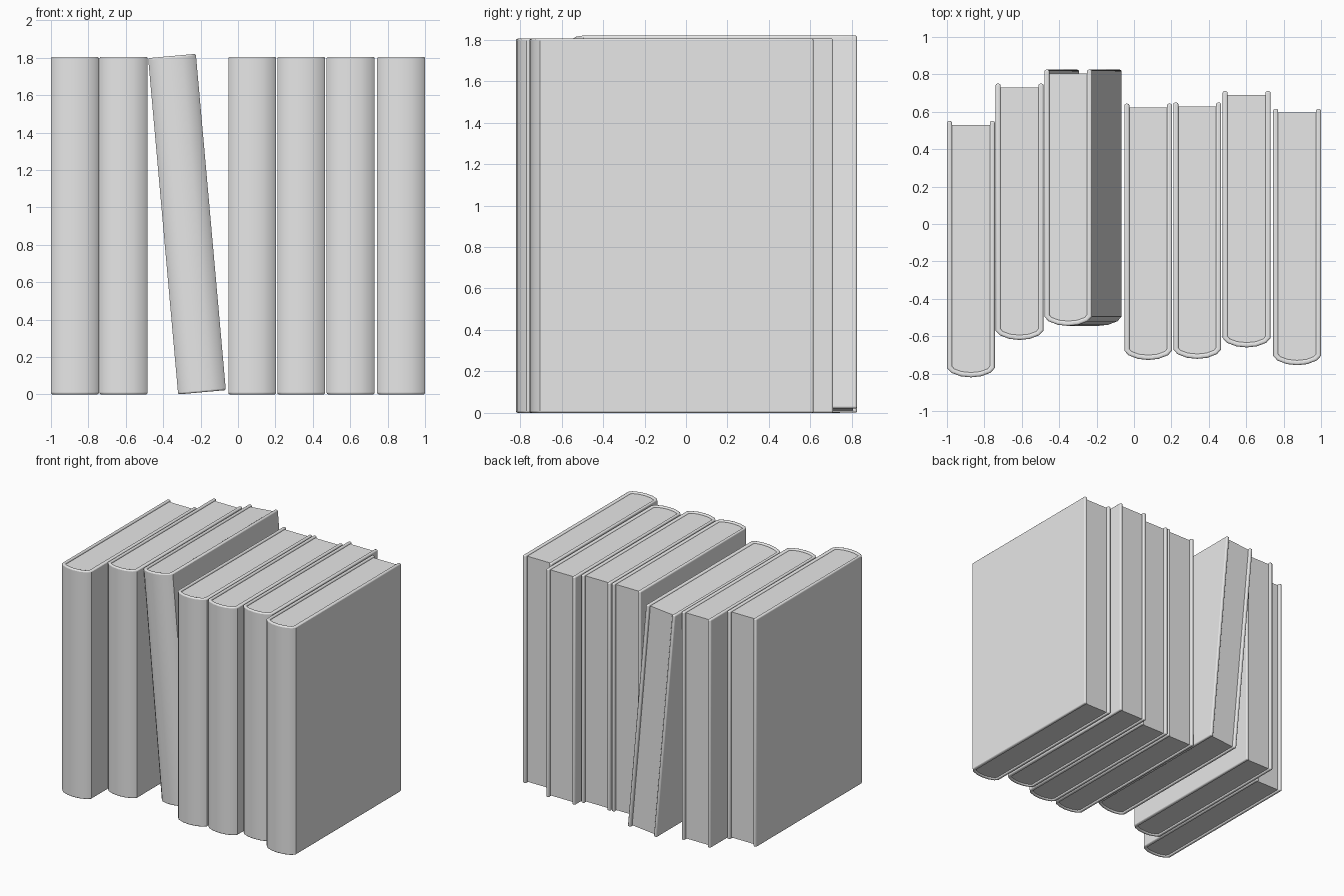
import bpy, bmesh, math
from mathutils import Matrix

if "Cube" in bpy.data.objects:
    bpy.data.objects.remove(bpy.data.objects["Cube"], do_unlink=True)

HALF, LENGTH, HEIGHT, BOARD, LIP = 0.128, 1.37, 1.805, 0.027, 0.02

grey = bpy.data.materials.new("light grey")
grey.use_nodes = True
colour = (0.8, 0.8, 0.8, 1)
grey.diffuse_color = colour
grey.node_tree.nodes["Principled BSDF"].inputs["Base Color"].default_value = colour


def mirrored(half):
    """Complete a left-to-right outline from its left half, ending on the centre."""
    return half + [(-x, y) for x, y in reversed(half[:-1])]


def prism(name, outline, z0, z1, matrix):
    bm = bmesh.new()
    base = bm.faces.new([bm.verts.new((x, y, z0)) for x, y in outline])
    top = bmesh.ops.extrude_face_region(bm, geom=[base])["geom"]
    bmesh.ops.translate(bm, vec=(0, 0, z1 - z0),
                        verts=[v for v in top if isinstance(v, bmesh.types.BMVert)])
    bmesh.ops.recalc_face_normals(bm, faces=bm.faces)
    mesh = bpy.data.meshes.new(name)
    bm.to_mesh(mesh)
    bm.free()
    mesh.materials.append(grey)
    obj = bpy.data.objects.new(name, mesh)
    bpy.context.collection.objects.link(obj)
    obj.matrix_world = matrix
    return obj


# Rounded spine outlines: outside and inside of the cover
back = LENGTH
inner_half = HALF - BOARD
outer = mirrored([(-HALF, back), (-HALF, 0.05), (-0.105, 0.025), (-0.055, 0.006), (0, 0)])
inner = mirrored([(-inner_half, back), (-inner_half, 0.06), (-0.09, 0.046),
                  (-0.05, 0.031), (0, 0.026)])
page_outline = [(x, min(y, back - LIP)) for x, y in inner]


def book(name, x, y, tilt=0):
    place = Matrix.Translation((x, y, 0))
    if tilt:
        # Lean about the lower left edge, which stays on the shelf
        place = (Matrix.Translation((x - HALF, y, 0)) @ Matrix.Rotation(-tilt, 4, "Y")
                 @ Matrix.Translation((HALF, 0, 0)))
    cover = prism(name + "_cover", outer + inner[::-1], 0, HEIGHT, place)
    bevel = cover.modifiers.new("rounded edges", "BEVEL")
    bevel.width = 0.009
    bevel.segments = 3
    bevel.limit_method = "ANGLE"
    bevel.angle_limit = math.radians(50)
    prism(name + "_pages", page_outline, 0.01, HEIGHT - 0.01, place)
    bpy.ops.object.select_all(action="DESELECT")
    cover.select_set(True)
    bpy.context.view_layer.objects.active = cover
    bpy.ops.object.shade_smooth_by_angle(angle=math.radians(40))


# Row of books: centre x and spine front y, with one leaning book
row = [(-0.872, -0.82), (-0.612, -0.62), (-0.192, -0.545), (0.076, -0.727),
       (0.338, -0.721), (0.602, -0.66), (0.872, -0.755)]
for i, (x, y) in enumerate(row):
    book(f"book_{i + 1}", x, y, math.radians(5.1) if i == 2 else 0)
